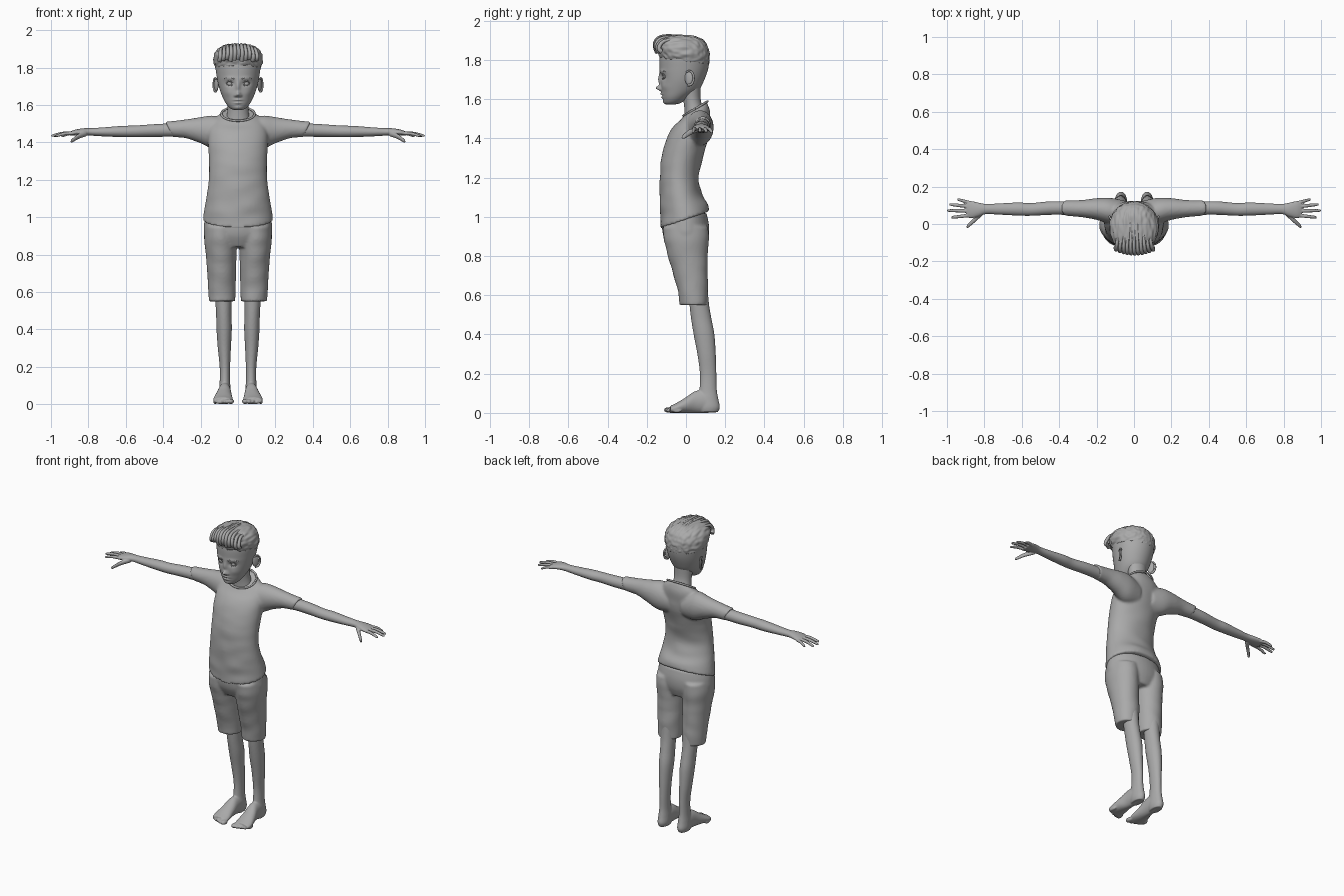
import bpy, bmesh, math
from mathutils import Vector, noise

cube = bpy.data.objects.get("Cube")
if cube:
    bpy.data.objects.remove(cube, do_unlink=True)

clay = bpy.data.materials.new("clay_grey")
clay.use_nodes = True
clay.diffuse_color = (0.4, 0.4, 0.4, 1)
clay.node_tree.nodes["Principled BSDF"].inputs["Base Color"].default_value = clay.diffuse_color


def finish(obj, name):
    obj.name = name
    obj.data.materials.clear()
    obj.data.materials.append(clay)
    for p in obj.data.polygons:
        p.use_smooth = True
    return obj


def spline(rows, steps):
    """Catmull-Rom interpolation through section rows."""
    rows = [Vector(r) for r in rows]
    out = []
    for i in range(len(rows) - 1):
        a, b, c, d = rows[max(i - 1, 0)], rows[i], rows[i + 1], rows[min(i + 2, len(rows) - 1)]
        for k in range(steps):
            t = k / steps
            out.append(b + (c - a) * (t / 2) + (a * 2 - b * 5 + c * 4 - d) * (t * t / 2)
                       + (b * 3 - a - c * 3 + d) * (t ** 3 / 2))
    return out + [rows[-1]]


def loft(name, axis, rows, seg=32, steps=5, shape=None):
    """Rows: position on axis, centre u, centre v, radius u, radius v, tilt."""
    rows = [tuple(r) + (0,) * (6 - len(r)) for r in rows]
    u, v = [i for i in range(3) if i != axis]
    bm = bmesh.new()
    rings = []
    for t, cu, cv, ru, rv, tilt in spline(rows, steps):
        ring = []
        for k in range(seg):
            a = math.tau * k / seg
            p = Vector()
            p[u] = cu + abs(ru) * math.cos(a)
            p[v] = cv + abs(rv) * math.sin(a)
            p[axis] = t + tilt * rv * math.sin(a)
            ring.append(bm.verts.new(shape(p) if shape else p))
        rings.append(ring)
    for r, s in zip(rings, rings[1:]):
        for k in range(seg):
            n = (k + 1) % seg
            bm.faces.new((r[k], r[n], s[n], s[k]))
    bm.faces.new(rings[0])
    bm.faces.new(rings[-1])
    bmesh.ops.recalc_face_normals(bm, faces=bm.faces)
    mesh = bpy.data.meshes.new(name)
    bm.to_mesh(mesh)
    bm.free()
    obj = bpy.data.objects.new(name, mesh)
    bpy.context.collection.objects.link(obj)
    return finish(obj, name)


def ball(name, loc, scale, turn=0):
    bpy.ops.mesh.primitive_uv_sphere_add(segments=24, ring_count=16, location=loc, rotation=(0, 0, turn))
    bpy.context.object.scale = scale
    return finish(bpy.context.object, name)


def tube(name, points, radius, taper=(1, 1)):
    curve = bpy.data.curves.new(name, "CURVE")
    curve.dimensions = "3D"
    curve.bevel_depth = radius
    curve.bevel_resolution = 2
    curve.use_fill_caps = True
    s = curve.splines.new("NURBS")
    s.points.add(len(points) - 1)
    for i, p in enumerate(points):
        s.points[i].co = (*p, 1)
        s.points[i].radius = taper[0] + (taper[1] - taper[0]) * i / (len(points) - 1)
    s.order_u = 3
    s.use_endpoint_u = True
    obj = bpy.data.objects.new(name, curve)
    bpy.context.collection.objects.link(obj)
    bpy.ops.object.select_all(action="DESELECT")
    obj.select_set(True)
    bpy.context.view_layer.objects.active = obj
    bpy.ops.object.convert(target="MESH")
    return finish(bpy.context.object, name)


def mirror(obj):
    obj.modifiers.new("mirror", "MIRROR").use_clip = False


def fuse(parts, voxel, smooth, mirrored):
    """Join overlapping parts into one continuous skin."""
    bpy.ops.object.select_all(action="DESELECT")
    for p in parts:
        p.select_set(True)
    obj = bpy.context.view_layer.objects.active = parts[0]
    bpy.ops.object.join()
    m = obj.modifiers.new("fuse", "REMESH")
    m.mode, m.voxel_size, m.use_smooth_shade = "VOXEL", voxel, True
    m = obj.modifiers.new("soften", "SMOOTH")
    m.factor, m.iterations = 0.5, smooth
    if mirrored:
        mirror(obj)
    return obj


def cloth(p):
    # Soft fabric folds
    return p + Vector((0, 1, 0.3)) * 0.005 * noise.noise(Vector((p.x * 8, p.y * 8, p.z * 16)))


# Shirt: torso and sleeves
torso = loft("shirt", 2, [
    (.985, 0, -.005, .188, .125, .35), (1.03, 0, -.01, .182, .12, .3), (1.1, 0, -.026, .17, .108, .15),
    (1.2, 0, -.035, .156, .099), (1.3, 0, -.02, .155, .105), (1.4, 0, .008, .16, .106),
    (1.47, 0, .03, .155, .093, .1), (1.52, 0, .045, .13, .074, .35), (1.55, 0, .048, .088, .06, .6)],
    seg=48, shape=cloth)
sleeve_rows = [(.05, .055, 1.44, .07, .08), (.13, .07, 1.453, .07, .09), (.2, .08, 1.465, .058, .07),
               (.27, .082, 1.472, .047, .052), (.33, .084, 1.47, .043, .044), (.37, .086, 1.47, .042, .042)]
sleeves = []
for side in (1, -1):
    rows = [(side * x, y, z, ry, rz, side * .45 * (x > .3)) for x, y, z, ry, rz in sleeve_rows]
    sleeves.append(loft("sleeve", 0, rows))
fuse([torso] + sleeves, .008, 4, False)

# Collar band
ring = [math.tau * k / 24 for k in range(25)]
tube("collar", [(.09 * math.cos(a), .048 + .062 * math.sin(a), 1.552 + .037 * math.sin(a)) for a in ring], .006)

# Shorts: hips and two legs
hips = loft("shorts", 2, [(.84, 0, .005, .12, .09), (.9, 0, 0, .178, .115), (.96, 0, -.003, .182, .12),
                          (1.02, 0, -.008, .174, .112)], seg=40)
short_legs = [loft("short_leg", 2, [
    (.55, s * .085, .04, .07, .07), (.6, s * .086, .037, .073, .075), (.68, s * .087, .028, .076, .084),
    (.8, s * .09, .01, .082, .101), (.88, s * .093, .002, .088, .114), (.95, s * .09, -.002, .088, .116)],
    shape=cloth) for s in (1, -1)]
fuse([hips] + short_legs, .008, 4, False)
for s in (1, -1):
    tube("pocket_seam", [(s * .152, -.066, .96), (s * .16, -.055, .92), (s * .163, -.046, .87)], .004)

# Legs, feet and toes
leg = loft("leg", 2, [
    (.64, .08, .06, .045, .05), (.55, .078, .068, .043, .05), (.48, .076, .078, .041, .052),
    (.4, .074, .092, .041, .053), (.3, .073, .105, .035, .047), (.2, .07, .113, .028, .042),
    (.12, .07, .113, .028, .044), (.07, .07, .112, .032, .053), (.03, .07, .115, .034, .058),
    (.004, .07, .115, .028, .048)])
foot = loft("foot", 1, [
    (.15, .07, .035, .025, .033), (.11, .07, .055, .032, .055), (.05, .072, .056, .036, .056),
    (0, .077, .04, .045, .04), (-.05, .08, .025, .053, .025), (-.08, .08, .018, .048, .018)])
toes = [ball("toe", (.038 + .021 * i, -.087 + .002 * i * (i + 1), .015 - .001 * i),
             (.014 - .001 * i if i else .017, .026, .014 - .001 * i)) for i in range(5)]
fuse([leg, foot] + toes, .005, 2, True)

# Arms, hands and fingers
arm = loft("arm", 0, [
    (.2, .08, 1.47, .045, .042), (.36, .085, 1.466, .037, .036), (.45, .085, 1.463, .036, .034),
    (.55, .078, 1.459, .034, .031), (.62, .08, 1.458, .035, .03), (.72, .08, 1.456, .03, .024),
    (.79, .08, 1.456, .027, .02), (.83, .077, 1.456, .037, .019), (.87, .077, 1.452, .046, .016),
    (.895, .078, 1.447, .042, .012)])


def finger(base, tip, r):
    b, t = Vector(base), Vector(tip)
    m = b.lerp(t, .5) + Vector((0, 0, .006))
    n = b.lerp(t, .92)
    return loft("finger", 0, [(*b, r, r), (*m, r, r), (*n, r * .8, r * .75), (*t, r * .3, r * .3)], seg=14)


fingers = [finger((.87, y0, 1.448), (x1, y1, z1), .0095) for y0, x1, y1, z1 in (
    (.112, .945, .132, 1.432), (.092, .988, .105, 1.434), (.07, 1.0, .072, 1.436), (.047, .978, .035, 1.434))]
fingers.append(finger((.81, .06, 1.447), (.895, -.017, 1.405), .014))
fuse([arm] + fingers, .004, 2, True)

# Neck
loft("neck", 2, [(1.48, 0, .05, .075, .056), (1.54, 0, .042, .06, .049), (1.6, 0, .03, .055, .045),
                 (1.68, 0, .02, .065, .055)])

# Head, with face features shaped by soft bumps: x, z, spread x, spread z, depth
bumps = [(0, 1.7, .011, .03, -.012), (0, 1.657, .013, .012, -.026), (.014, 1.65, .007, .006, -.01),
         (.043, 1.714, .021, .013, .012), (.045, 1.742, .028, .008, -.005), (0, 1.627, .02, .005, -.008),
         (0, 1.61, .016, .005, -.008), (0, 1.619, .026, .0025, .004), (.055, 1.665, .022, .02, -.004),
         (0, 1.585, .02, .01, -.004)]


def face(p):
    if p.y < -.04:
        for x, z, sx, sz, depth in bumps:
            for cx in {x, -x}:
                p.y += depth * math.exp(-((p.x - cx) / sx) ** 2 - ((p.z - z) / sz) ** 2)
    return p


loft("head", 2, [
    (1.572, 0, -.08, .016, .018), (1.582, 0, -.068, .042, .043), (1.61, 0, -.052, .066, .068),
    (1.65, 0, -.03, .086, .097), (1.7, 0, -.018, .103, .112), (1.76, 0, -.01, .115, .124),
    (1.82, 0, -.007, .121, .126), (1.87, 0, -.005, .108, .11), (1.905, 0, 0, .07, .075),
    (1.915, 0, 0, .02, .02)], seg=112, steps=9, shape=face)

# Eyes, lids, brows and ears
for s in (1, -1):
    ball("eye", (s * .043, -.1, 1.714), (.018, .018, .015))
    for name, rise, r in (("upper_lid", .016, .003), ("lower_lid", -.012, .002)):
        tube(name, [(s * .023, -.118, 1.711), (s * .035, -.121, 1.714 + rise),
                    (s * .052, -.117, 1.714 + rise), (s * .064, -.105, 1.713)], r)
    tube("brow", [(s * .02, -.132, 1.738), (s * .045, -.128, 1.752), (s * .075, -.105, 1.74)], .004, (1, .4))
    ball("ear", (s * .116, .014, 1.708), (.008, .022, .036), s * -.45)
    rim = [(s * (.121 + .01 * math.sin(a)), .016 + .024 * math.sin(a), 1.708 + .037 * math.cos(a))
           for a in [-.6 + .45 * k for k in range(10)]]
    tube("ear_rim", rim, .006, (.8, 1.1))


# Hair: combed volume and swept locks
def combed(p):
    d = p - Vector((0, -.01, 1.82))
    n = noise.noise(Vector((p.x * 70, p.y * 18, p.z * 50)))
    return p + d.normalized() * .006 * n


loft("hair", 2, [
    (1.795, 0, -.008, .12, .125, -.12), (1.825, 0, -.012, .131, .132, -.12), (1.865, 0, -.02, .129, .135, -.05),
    (1.9, 0, -.028, .108, .117), (1.921, 0, -.03, .07, .078), (1.926, 0, -.03, .02, .03)],
    seg=112, steps=8, shape=combed)
for i in range(11):
    x = (i - 5) * .018
    back = 2.6 * x * x
    drop = 2.8 * x * x + .003 * (i % 2)
    tube("hair_lock", [(x * .8, .03, 1.918 - drop), (x * .95, -.07, 1.926 - drop), (x * 1.05, -.142 + back, 1.92 - drop),
                       (x * 1.1 + .006, -.166 + back, 1.875 - drop), (x * 1.1, -.146 + back, 1.838 + .006 * (i % 3))],
         .014, (.5, .9))
